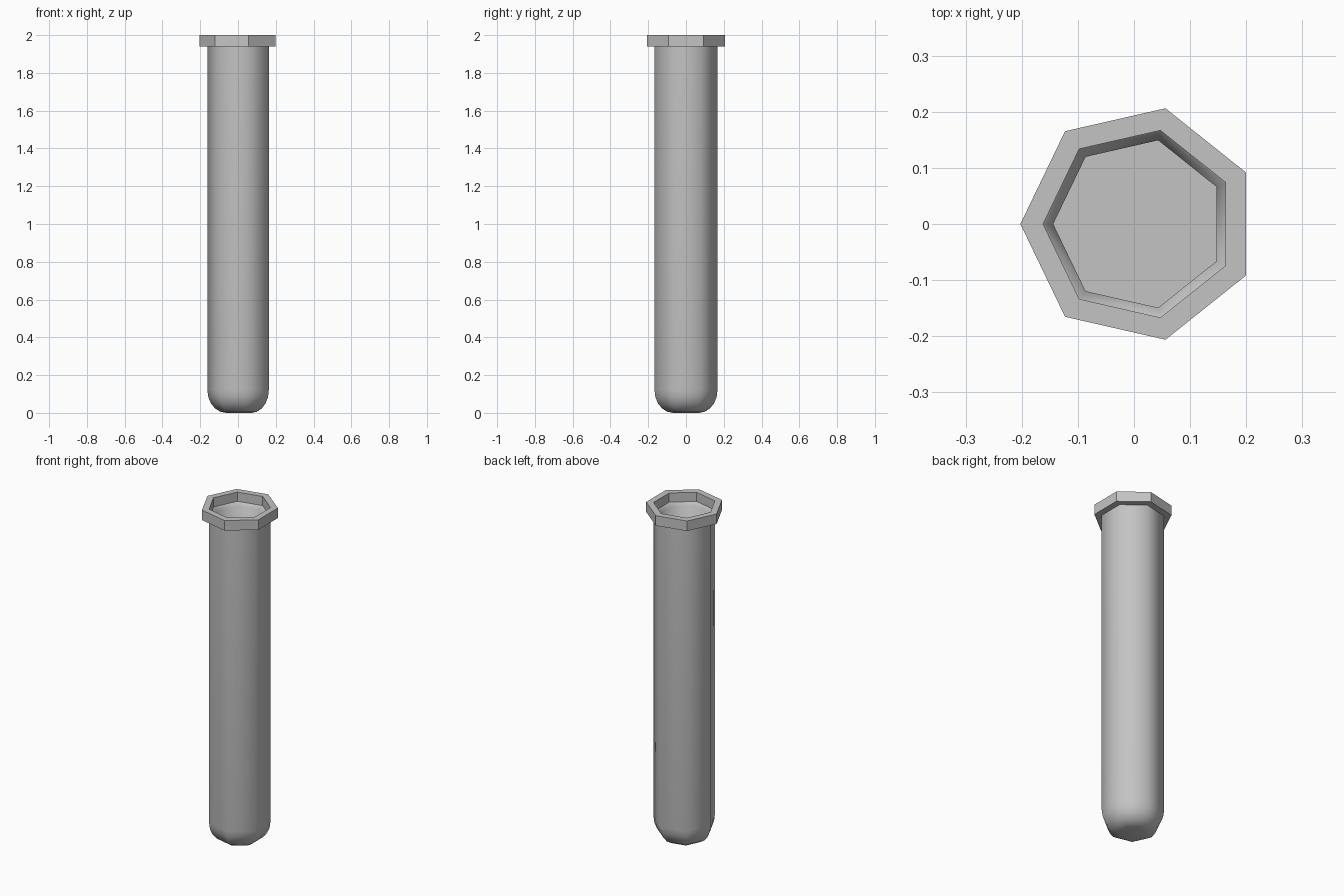
import bpy, bmesh, math

SIDES = 7
CENTRE_X = 0.009      # centres the bounds of a seven-sided outline

cube = bpy.data.objects.get("Cube")
if cube:
    bpy.data.objects.remove(cube, do_unlink=True)

grey = bpy.data.materials.new("plain_grey")
grey.use_nodes = True
colour = (0.55, 0.55, 0.55, 1)
grey.diffuse_color = colour
grey.node_tree.nodes["Principled BSDF"].inputs["Base Color"].default_value = colour


def lathe(name, profile, closed=False):
    """Revolve (radius, height) points into a seven-sided part."""
    bm = bmesh.new()
    rings = []
    for r, z in profile:
        ring = []
        for i in range(SIDES):
            a = math.pi + math.tau * i / SIDES
            ring.append(bm.verts.new((CENTRE_X + r * math.cos(a), r * math.sin(a), z)))
        rings.append(ring)
    pairs = list(zip(rings, rings[1:]))
    if closed:
        pairs.append((rings[-1], rings[0]))
    for low, high in pairs:
        for i in range(SIDES):
            j = (i + 1) % SIDES
            bm.faces.new((low[i], low[j], high[j], high[i]))
    if not closed:
        bm.faces.new(rings[0])
        bm.faces.new(rings[-1])
    bmesh.ops.recalc_face_normals(bm, faces=bm.faces)
    mesh = bpy.data.meshes.new(name)
    bm.to_mesh(mesh)
    bm.free()
    mesh.materials.append(grey)
    obj = bpy.data.objects.new(name, mesh)
    bpy.context.collection.objects.link(obj)
    return obj


# Hollow tube: rounded foot, straight wall, sloping inner lip, deep bore
outer, bore, flat, round_height, steps = 0.171, 0.153, 0.07, 0.12, 5
profile = []
for k in range(steps + 1):
    a = math.pi / 2 * k / steps
    profile.append((flat + (outer - flat) * math.sin(a), round_height * (1 - math.cos(a))))
profile += [(outer, 1.945), (bore, 1.925), (bore, round_height)]
tube = lathe("tube_body", profile)

# Flat-sided collar around the mouth
lathe("rim_collar", [(outer, 1.94), (0.2115, 1.94), (0.2115, 2.0), (outer, 2.0)], closed=True)

# Smooth the tube around its sides while keeping the crisp lip and floor
bpy.ops.object.select_all(action='DESELECT')
tube.select_set(True)
bpy.context.view_layer.objects.active = tube
bpy.ops.object.shade_smooth_by_angle(angle=math.radians(60))
